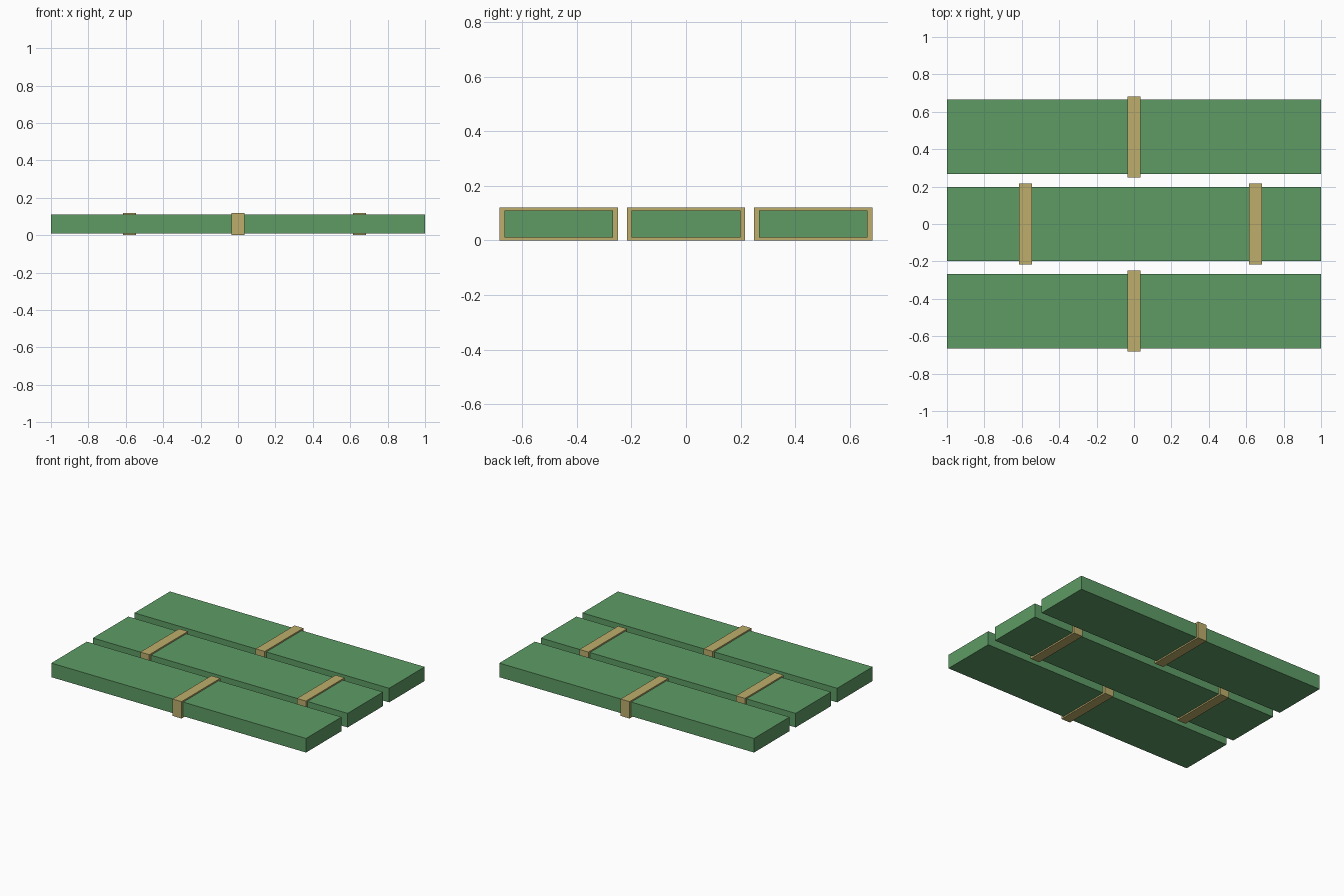
import bpy

if "Cube" in bpy.data.objects:
    bpy.data.objects.remove(bpy.data.objects["Cube"])


def material(name, color):
    mat = bpy.data.materials.new(name)
    mat.diffuse_color = (*color, 1.0)
    mat.use_nodes = True
    mat.node_tree.nodes["Principled BSDF"].inputs["Base Color"].default_value = mat.diffuse_color
    return mat


def box(name, center, size, mat):
    bpy.ops.mesh.primitive_cube_add(size=1, location=center)
    obj = bpy.context.object
    obj.name = name
    obj.scale = size
    bpy.ops.object.transform_apply(location=False, rotation=False, scale=True)
    obj.data.materials.append(mat)
    return obj


green = material("green_paper", (0.11, 0.33, 0.13))
tan = material("tan_band", (0.51, 0.42, 0.15))

# Three flat bundles side by side; the middle one has two bands
rows = [
    ("front", -0.466, [0.0]),
    ("middle", 0.0, [-0.58, 0.65]),
    ("back", 0.466, [0.0]),
]

for row, y, band_positions in rows:
    box(f"{row}_bundle", (0, y, 0.06), (2.0, 0.398, 0.10), green)
    # Wrapping bands stand slightly proud of the bundle on all sides
    for i, x in enumerate(band_positions, 1):
        box(f"{row}_band_{i}", (x, y, 0.06), (0.07, 0.434, 0.12), tan)
